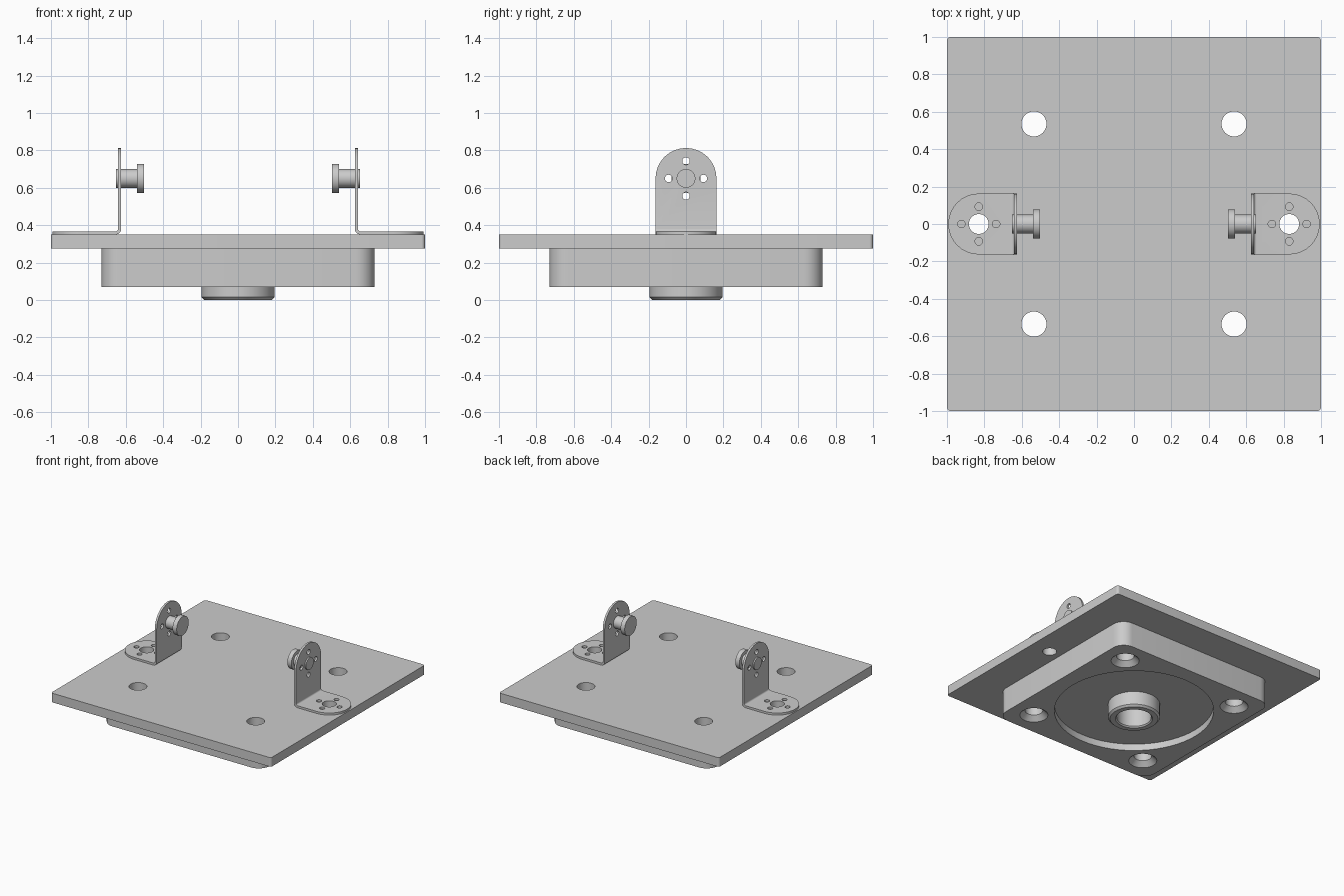
import bpy, bmesh, math
from mathutils import Matrix

if "Cube" in bpy.data.objects:
    bpy.data.objects.remove(bpy.data.objects["Cube"])

grey = bpy.data.materials.new("mid grey")
grey.diffuse_color = (0.6, 0.6, 0.6, 1)
grey.use_nodes = True
grey.node_tree.nodes["Principled BSDF"].inputs["Base Color"].default_value = grey.diffuse_color


def make(name, bm):
    bmesh.ops.recalc_face_normals(bm, faces=bm.faces)
    mesh = bpy.data.meshes.new(name)
    bm.to_mesh(mesh)
    bm.free()
    mesh.materials.append(grey)
    ob = bpy.data.objects.new(name, mesh)
    bpy.context.collection.objects.link(ob)
    return ob


def prism(name, outline, lo, hi, place):
    """Extrude a 2D outline; place maps (u, v, w) to a point."""
    bm = bmesh.new()
    a = [bm.verts.new(place(u, v, lo)) for u, v in outline]
    b = [bm.verts.new(place(u, v, hi)) for u, v in outline]
    bm.faces.new(a)
    bm.faces.new(b)
    n = len(a)
    for i in range(n):
        j = (i + 1) % n
        bm.faces.new((a[i], a[j], b[j], b[i]))
    return make(name, bm)


def lathe(name, profile, matrix=Matrix(), ring=False, n=48):
    """Turn an (r, z) profile; ring closes the profile, otherwise ends are capped."""
    bm = bmesh.new()
    loops = [[bm.verts.new((r * math.cos(2 * math.pi * i / n),
                            r * math.sin(2 * math.pi * i / n), z)) for i in range(n)]
             for r, z in profile]
    pairs = list(zip(loops, loops[1:]))
    if ring:
        pairs.append((loops[-1], loops[0]))
    else:
        bm.faces.new(loops[0])
        bm.faces.new(loops[-1])
    for p, q in pairs:
        for i in range(n):
            j = (i + 1) % n
            bm.faces.new((p[i], p[j], q[j], q[i]))
    bmesh.ops.transform(bm, matrix=matrix, verts=bm.verts)
    return make(name, bm)


def boolean(ob, cutters, operation='DIFFERENCE'):
    for c in cutters:
        m = ob.modifiers.new("cut", 'BOOLEAN')
        m.operation, m.object, m.solver = operation, c, 'EXACT'
    dg = bpy.context.evaluated_depsgraph_get()
    mesh = bpy.data.meshes.new_from_object(ob.evaluated_get(dg))
    ob.modifiers.clear()
    ob.data = mesh
    for c in cutters:
        bpy.data.objects.remove(c)


def arc(cx, cy, r, start, end, n):
    return [(cx + r * math.cos(math.radians(start + (end - start) * i / n)),
             cy + r * math.sin(math.radians(start + (end - start) * i / n)))
            for i in range(n + 1)]


def rounded_square(half, r):
    c = half - r
    pts = []
    for k, (sx, sy) in enumerate([(1, 1), (-1, 1), (-1, -1), (1, -1)]):
        pts += arc(sx * c, sy * c, r, 90 * k, 90 * k + 90, 8)
    return pts


def hole(x, y, r, lo=0.2, hi=1.0):
    return lathe("cutter", [(r, lo), (r, hi)], Matrix.Translation((x, y, 0)), n=32)


def flat(u, v, w):
    return (u, v, w)


def along_x(x, y, z):
    return Matrix.Translation((x, y, z)) @ Matrix.Rotation(math.pi / 2, 4, 'Y')


BOLTS = [(sx * 0.535, sy * 0.535) for sx in (-1, 1) for sy in (-1, 1)]
OFFSETS = [(0.093, 0), (-0.093, 0), (0, 0.093), (0, -0.093)]
BX, PZ, W = -0.83, 0.65, 0.163      # flange centre, pin height, bracket half width

# Top plate with bolt holes and bracket holes
plate = prism("top_plate", rounded_square(1.0, 0.02), 0.275, 0.35, flat)
boolean(plate, [hole(x, y, 0.067) for x, y in BOLTS]
        + [hole(s * BX, 0, 0.053) for s in (-1, 1)])

# Base block with countersunk holes, round recess and centre bore
base = prism("base_block", rounded_square(0.73, 0.1), 0.07, 0.275, flat)
cutters = [lathe("cutter", [(0.106, 0.0), (0.106, 0.07), (0.067, 0.109), (0.067, 0.4)],
                 Matrix.Translation((x, y, 0)), n=32) for x, y in BOLTS]
cutters.append(lathe("cutter", [(0.6, 0.0), (0.6, 0.125), (0.13, 0.125), (0.13, 0.4)], n=64))
boolean(base, cutters)

# Centre hub ring
hub = lathe("centre_hub", [(0.13, 0.125), (0.13, 0.01), (0.14, 0), (0.18, 0),
                           (0.195, 0.015), (0.195, 0.125)], ring=True)

# Bent bracket: L section trimmed to rounded ends, then drilled
t, ro, xi, z0 = 0.017, 0.03, -0.625, 0.35
section = [(-1.1, z0)] + arc(xi - ro, z0 + ro, ro, -90, 0, 6) + [(xi, 0.9), (xi - t, 0.9)]
section += arc(xi - ro, z0 + ro, ro - t, 0, -90, 6) + [(-1.1, z0 + t)]
bracket = prism("brackets", section, -0.2, 0.2, lambda u, v, w: (u, w, v))
foot = prism("cutter", arc(BX, 0, W, 90, 270, 16) + [(-0.5, -W), (-0.5, W)], 0.3, 1.0, flat)
arch = prism("cutter", arc(0, PZ, W, 0, 180, 16) + [(-W, 0.3), (W, 0.3)], -1.2, -0.5,
             lambda u, v, w: (w, u, v))
boolean(bracket, [foot, arch], 'INTERSECT')
drills = [hole(BX, 0, 0.053, 0.3, 0.45)]
for a, b in OFFSETS:
    drills.append(hole(BX + a, b, 0.02, 0.3, 0.45))
    drills.append(lathe("cutter", [(0.02, -0.05), (0.02, 0.05)],
                        along_x(xi, a, PZ + b), n=24))
boolean(bracket, drills)

# Headed pin through the upright flange
pin = lathe("pivot_pins", [(0.05, -0.653), (0.05, -0.54), (0.078, -0.54), (0.078, -0.503)],
            along_x(0, 0, PZ))

# Matching bracket and pin on the other side
for ob in (bracket, pin):
    m = ob.modifiers.new("mirror", 'MIRROR')
    m.use_mirror_merge = False

# Smooth round walls, keep edges sharp
bpy.ops.object.select_all(action='DESELECT')
for ob in (plate, base, hub, bracket, pin):
    ob.select_set(True)
    bpy.context.view_layer.objects.active = ob
bpy.ops.object.shade_smooth_by_angle(angle=math.radians(30))
